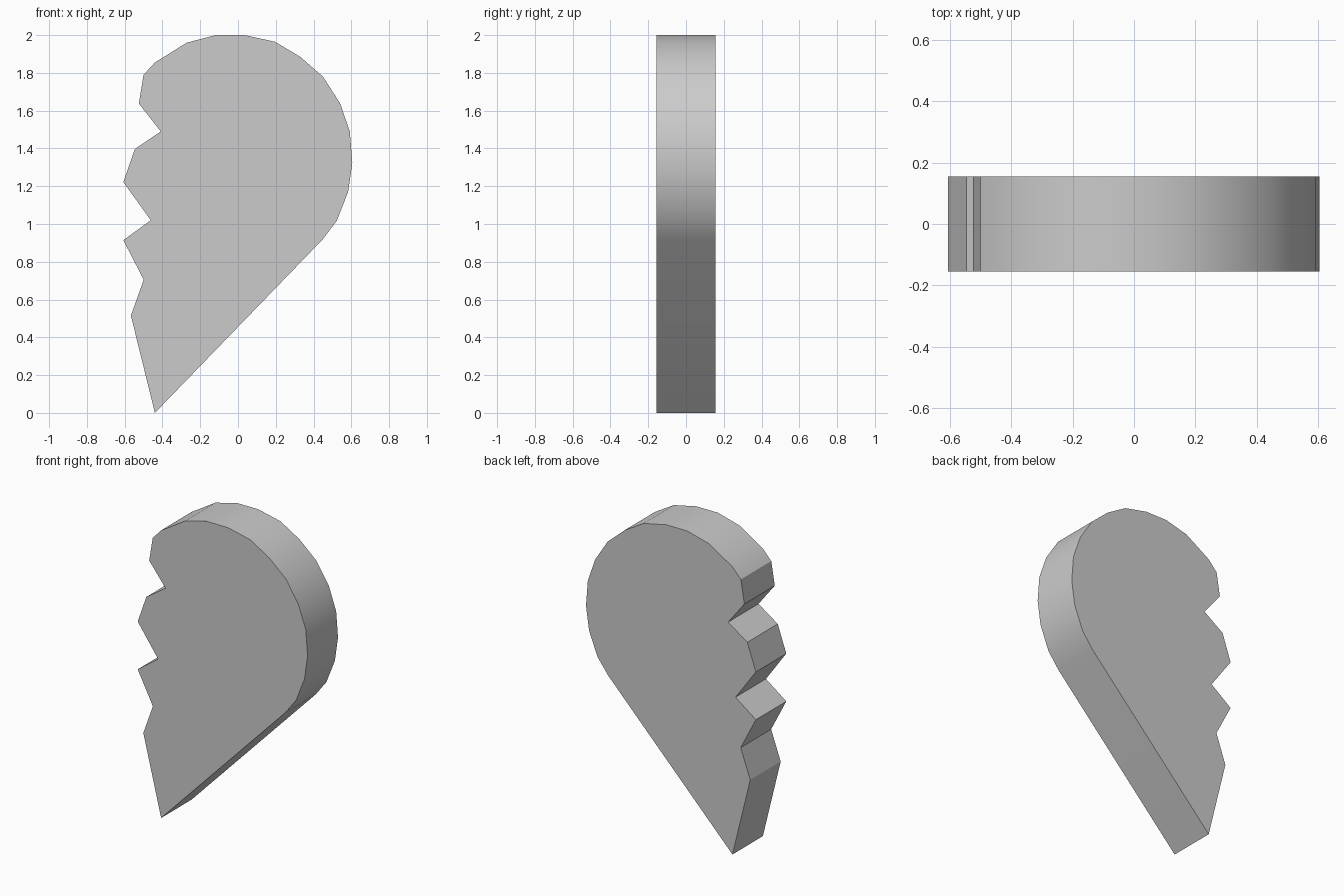
import bpy
import bmesh
from math import radians
from mathutils import Vector

# Remove the default object
default_cube = bpy.data.objects.get("Cube")
if default_cube:
    bpy.data.objects.remove(default_cube, do_unlink=True)

HALF_DEPTH = 0.155

# Rounded lobe in (x, z), clockwise from the break to the straight lower side
lobe = [(-.50, 1.79), (-.44, 1.855), (-.271, 1.96), (-.118, 2), (.035, 2),
        (.195, 1.965), (.33, 1.885), (.45, 1.78), (.54, 1.64), (.592, 1.49),
        (.605, 1.325), (.583, 1.17), (.523, 1.017), (.447, .917)]

# Tip, then the jagged break going up
broken_edge = [(-.44, 0), (-.567, .515), (-.499, .705), (-.607, .914),
               (-.462, 1.02), (-.607, 1.222), (-.546, 1.397),
               (-.409, 1.49), (-.525, 1.638)]


def make_material(name, colour):
    material = bpy.data.materials.new(name)
    material.use_nodes = True
    material.diffuse_color = colour
    shader = next(n for n in material.node_tree.nodes if n.type == "BSDF_PRINCIPLED")
    shader.inputs["Base Color"].default_value = colour
    return material


def extrude_profile(name, outline, half_depth, material):
    """Make a solid slab from an outline in the x-z plane."""
    bm = bmesh.new()
    back = bm.faces.new([bm.verts.new((x, half_depth, z)) for x, z in outline])
    result = bmesh.ops.extrude_face_region(bm, geom=[back], use_keep_orig=True)
    front_verts = [v for v in result["geom"] if isinstance(v, bmesh.types.BMVert)]
    bmesh.ops.translate(bm, verts=front_verts, vec=Vector((0, -2 * half_depth, 0)))
    bmesh.ops.recalc_face_normals(bm, faces=bm.faces)
    mesh = bpy.data.meshes.new(name)
    bm.to_mesh(mesh)
    bm.free()
    mesh.materials.append(material)
    obj = bpy.data.objects.new(name, mesh)
    bpy.context.collection.objects.link(obj)
    return obj


# Half of a broken heart, smooth round the lobe and sharp at the break
grey = make_material("light grey", (0.6, 0.6, 0.6, 1))
half_heart = extrude_profile("broken_heart_half", lobe + broken_edge, HALF_DEPTH, grey)

bpy.ops.object.select_all(action="DESELECT")
half_heart.select_set(True)
bpy.context.view_layer.objects.active = half_heart
bpy.ops.object.shade_smooth_by_angle(angle=radians(28))
